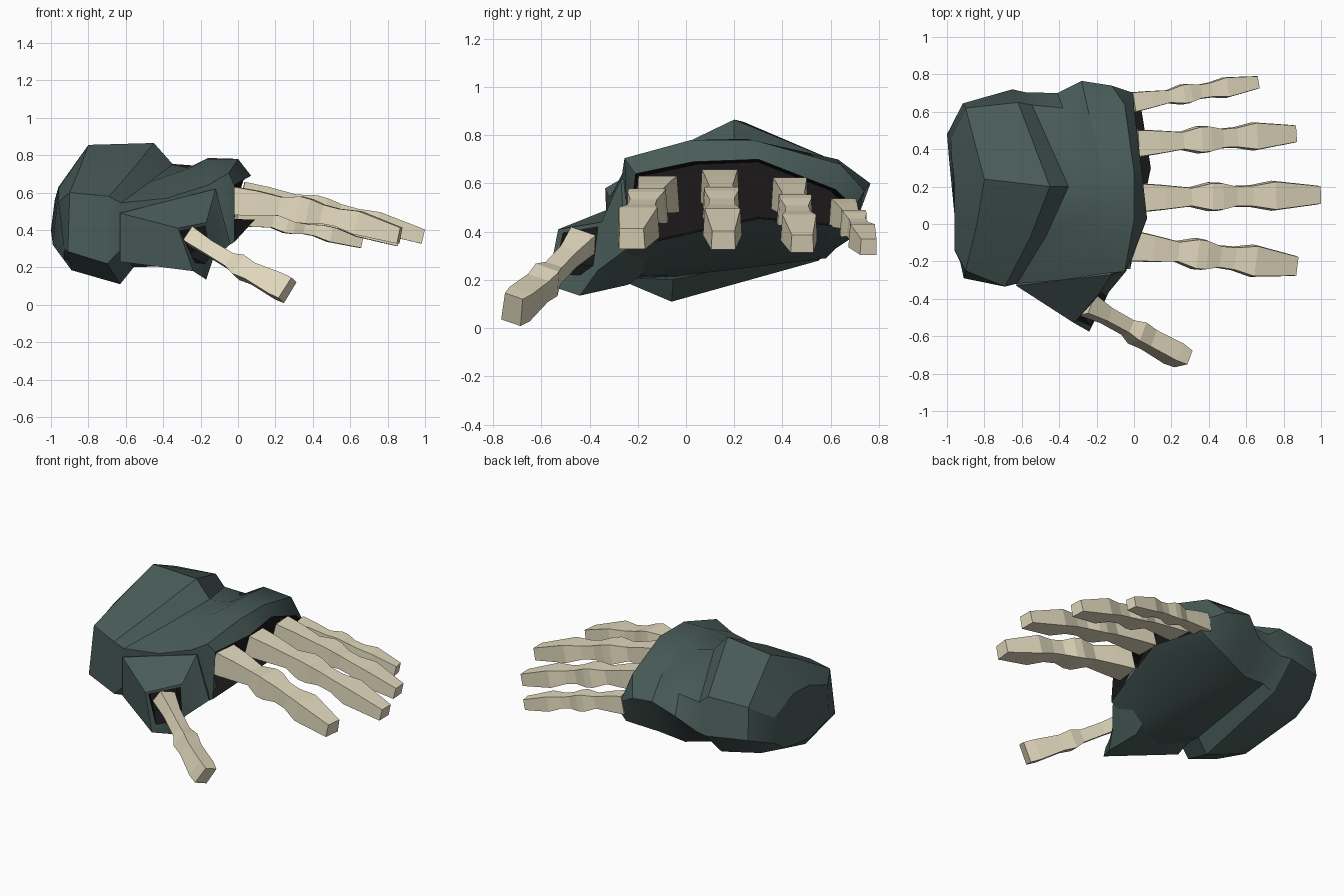
import bpy, bmesh, math
from mathutils import Vector

if "Cube" in bpy.data.objects:
    bpy.data.objects.remove(bpy.data.objects["Cube"])


def material(name, rgb):
    m = bpy.data.materials.new(name)
    m.diffuse_color = (*rgb, 1)
    m.use_nodes = True
    m.node_tree.nodes["Principled BSDF"].inputs["Base Color"].default_value = m.diffuse_color
    return m


GLOVE = material("dark teal cloth", (0.064, 0.104, 0.096))
LINING = material("black lining", (0.010, 0.009, 0.009))
BONE = material("pale bone", (0.76, 0.69, 0.51))


def loft(name, rings, mats, smooth=None, lined=False):
    """Skin closed rings in order and cap both ends; lined colours the last span and cap."""
    bm = bmesh.new()
    vs = [[bm.verts.new(p) for p in r] for r in rings]
    n = len(rings[0])
    for k in range(len(vs) - 1):
        for i in range(n):
            j = (i + 1) % n
            f = bm.faces.new((vs[k][i], vs[k][j], vs[k + 1][j], vs[k + 1][i]))
            f.material_index = int(lined and k == len(vs) - 2)
    bm.faces.new(vs[0])
    bm.faces.new(vs[-1]).material_index = int(lined)
    bmesh.ops.recalc_face_normals(bm, faces=bm.faces)
    me = bpy.data.meshes.new(name)
    bm.to_mesh(me)
    bm.free()
    ob = bpy.data.objects.new(name, me)
    bpy.context.collection.objects.link(ob)
    for m in mats:
        me.materials.append(m)
    if smooth:
        bpy.ops.object.select_all(action='DESELECT')
        ob.select_set(True)
        bpy.context.view_layer.objects.active = ob
        bpy.ops.object.shade_smooth_by_angle(angle=math.radians(smooth))
    return ob


def pocket(ring, scale, push):
    """Shrink an opening ring and push it inwards."""
    c = sum((Vector(p) for p in ring), Vector()) / len(ring)
    return [c + (Vector(p) - c) * scale + Vector(push) for p in ring]


# Cuff outline (y, z, forward bow), starting at the top ridge
CUFF = [(.20, .865, 1), (.65, .68, .15), (.72, .45, 0), (.55, .28, 0),
        (-.06, .11, .1), (-.32, .22, -.25), (-.335, .58, -.2), (-.07, .735, .48)]


def cuff_ring(x, bow, sy, sz):
    return [(x + bow * b, .19 + (y - .19) * sy, .45 + (z - .45) * sz)
            for y, z, b in CUFF]


# Closed wrist end of the cuff
end_cap = [(-.96, .22, .63), (-.98, .46, .56), (-1, .48, .40), (-.99, .36, .32),
           (-.93, .0, .24), (-.93, -.20, .30), (-.96, -.14, .55), (-.96, .05, .62)]
cuff_back = [(-.80, .24, .855), (-.90, .62, .67), (-.915, .645, .46), (-.91, .50, .32),
             (-.89, .0, .185), (-.91, -.29, .285), (-.90, -.25, .60), (-.84, .0, .745)]

# Hand rings: wrist hollow, knuckle ridge, front of knuckles, open edge
hollow = [(-.24, .24, .745), (-.38, .62, .625), (-.41, .70, .51), (-.40, .58, .29),
          (-.42, -.04, .215), (-.42, -.27, .205), (-.38, -.30, .57), (-.25, .03, .735)]
knuckles = [(-.16, .25, .785), (-.25, .63, .70), (-.28, .765, .60), (-.24, .62, .33),
            (-.23, -.02, .265), (-.20, -.24, .22), (-.16, -.265, .64), (-.17, .02, .78)]
front = [(0, .28, .78), (-.05, .64, .68), (-.12, .74, .57), (-.03, .68, .37),
         (.02, .24, .40), (-.08, -.24, .30), (-.05, -.255, .705), (0, .02, .78)]
edge = [(.04, .30, .70), (0, .62, .575), (0, .70, .50), (.03, .67, .42),
        (.09, .30, .455), (-.02, -.24, .335), (-.02, -.21, .64), (.07, .03, .69)]

loft("glove", [end_cap, cuff_back,
               cuff_ring(-.65, .2, 1, 1), cuff_ring(-.58, .23, .97, .73),
               hollow, knuckles, front, edge,
               pocket(edge, .93, (-.16, 0, 0))],
     [GLOVE, LINING], 30, True)

# Thumb sleeve growing out of the side of the hand, with a thick rim
sleeve_base = [(-.60, -.20, .48), (-.16, -.12, .58), (-.07, -.12, .36),
               (-.22, -.12, .27), (-.60, -.20, .25)]
sleeve_foot = [(-.63, -.33, .49), (-.12, -.27, .62), (-.04, -.25, .325),
               (-.22, -.24, .18), (-.63, -.33, .23)]
sleeve_edge = [(-.32, -.53, .41), (-.17, -.35, .44), (-.135, -.365, .24),
               (-.17, -.44, .135), (-.24, -.575, .18)]
rim = [(-.31, -.51, .395), (-.175, -.365, .42), (-.15, -.385, .26),
       (-.175, -.44, .22), (-.23, -.545, .225)]
loft("thumb_sleeve", [sleeve_base, sleeve_foot, sleeve_edge, rim,
                      pocket(rim, .9, (-.08, .08, .03))],
     [GLOVE, LINING], 30, True)

# Bone shape along a digit: (position, width factor, height factor)
FINGER = [(0, 1.12, 1.1), (.14, .95, .95), (.29, .72, .72), (.40, 1.08, 1.0),
          (.46, 1.05, .95), (.54, .78, .72), (.63, .82, .68), (.75, 1.12, .9),
          (1, .7, .62)]
THUMB = [(0, 1.1, .75), (.2, .75, .65), (.42, .72, .68), (.52, 1.05, 1.0),
         (.64, .95, .85), (.9, 1.0, 1.1), (1, .8, 1.1)]


def digit(name, a, b, w, h, shape, droop, roll=0):
    """Jointed four-sided bone from a to b, curving down, narrower on top."""
    a, b = Vector(a), Vector(b)
    d = (b - a).normalized()
    side = Vector((-d.y, d.x, 0)).normalized()
    up = d.cross(side)
    r = math.radians(roll)
    side, up = side * math.cos(r) - up * math.sin(r), up * math.cos(r) + side * math.sin(r)
    rings = []
    for t, fw, fh in shape:
        c = a.lerp(b, t) + Vector((0, 0, droop * 4 * t * (1 - t)))
        sw, sh = side * w * fw, up * h * fh
        rings.append([c + sw - sh * .9, c + sw * .92 + sh * .9,
                      c - sw * .92 + sh * .9, c - sw - sh * .9])
    loft(name, rings, [BONE])


digit("index_finger", (-.03, -.115, .555), (.865, -.225, .37), .078, .078, FINGER, .03)
digit("middle_finger", (.02, .14, .59), (.99, .155, .365), .072, .07, FINGER, .025)
digit("ring_finger", (.01, .43, .56), (.86, .482, .35), .068, .068, FINGER, .02)
digit("little_finger", (-.01, .65, .48), (.66, .757, .337), .05, .06, FINGER, .015)
digit("thumb", (-.25, -.43, .365), (.265, -.72, .078), .056, .066, THUMB, -.015, 20)
